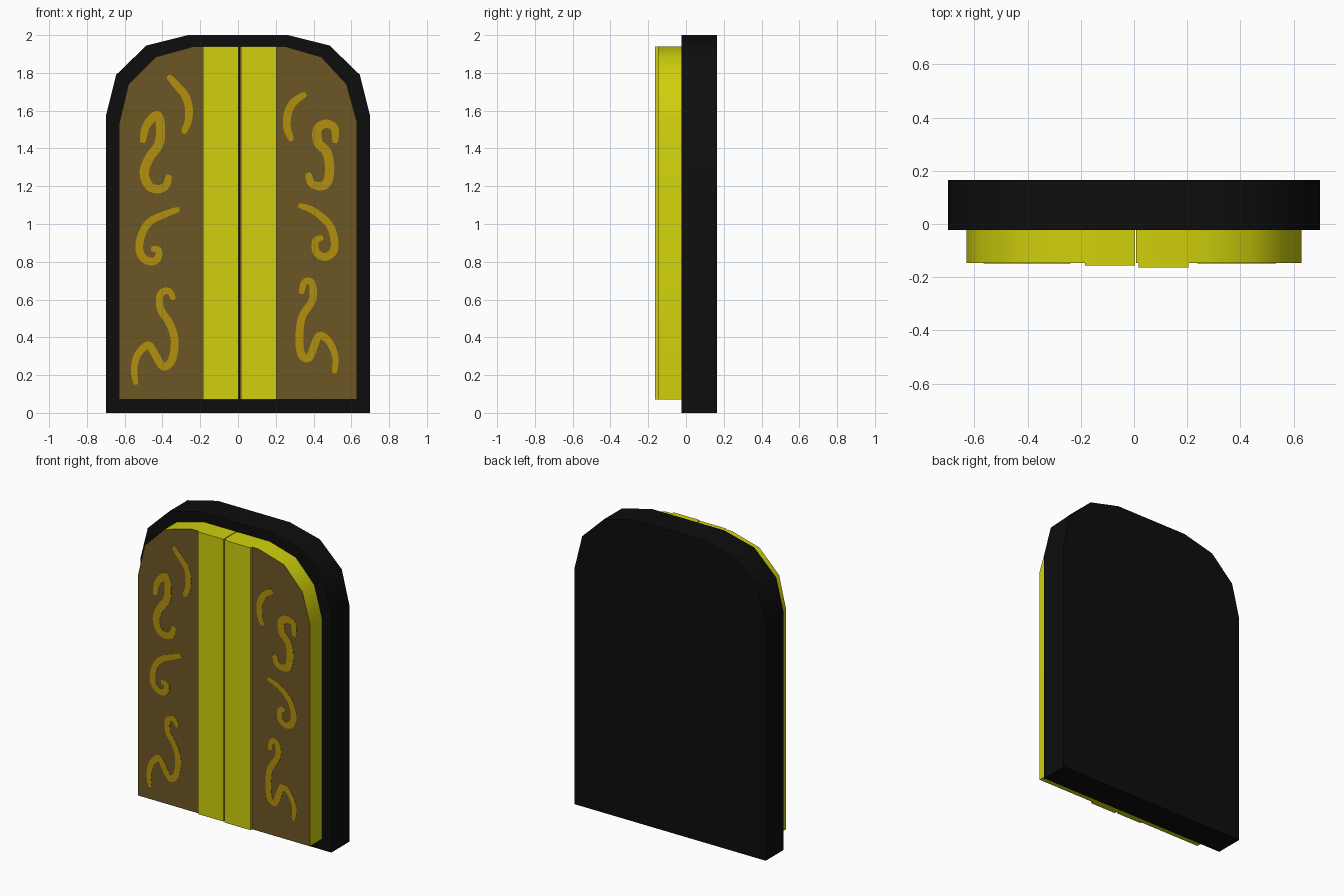
import bpy, bmesh, math
from mathutils import Vector

if "Cube" in bpy.data.objects:
    bpy.data.objects.remove(bpy.data.objects["Cube"])


def material(name, rgb):
    m = bpy.data.materials.new(name)
    m.diffuse_color = (*rgb, 1)
    m.use_nodes = True
    m.node_tree.nodes["Principled BSDF"].inputs["Base Color"].default_value = m.diffuse_color
    return m


BLACK = material("black", (0.004, 0.004, 0.004))
YELLOW = material("yellow", (0.63, 0.63, 0.004))
BROWN = material("brown", (0.15, 0.093, 0.018))
GOLD = material("dark gold", (0.45, 0.28, 0.004))


def finish(name, bm, mats, smooth=True):
    bmesh.ops.recalc_face_normals(bm, faces=bm.faces)
    if len(mats) > 1:                      # front faces take the second colour
        for f in bm.faces:
            f.material_index = 1 if f.normal.y < -0.9 else 0
    me = bpy.data.meshes.new(name)
    bm.to_mesh(me)
    bm.free()
    for m in mats:
        me.materials.append(m)
    if smooth:
        me.shade_smooth()
        me.set_sharp_from_angle(angle=math.radians(40))
    ob = bpy.data.objects.new(name, me)
    bpy.context.collection.objects.link(ob)
    return ob


def slab(name, profile, y0, y1, mats):
    """Extrude an (x, z) outline from y0 to y1."""
    bm = bmesh.new()
    face = bm.faces.new([bm.verts.new((x, y0, z)) for x, z in profile])
    ext = bmesh.ops.extrude_face_region(bm, geom=[face])
    verts = [v for v in ext["geom"] if isinstance(v, bmesh.types.BMVert)]
    bmesh.ops.translate(bm, verts=verts, vec=(0, y1 - y0, 0))
    return finish(name, bm, mats)


# Black arched backing
half = [(0.70, 0), (0.70, 1.57), (0.645, 1.79), (0.485, 1.945), (0.265, 2.0)]
slab("backing_frame", half + [(-x, z) for x, z in reversed(half)],
     -0.023, 0.165, [BLACK])

# Two door leaves with a narrow gap, and their raised centre strips
left = [(0.003, 0.07), (-0.63, 0.07), (-0.63, 1.53), (-0.58, 1.74),
        (-0.435, 1.885), (-0.235, 1.94), (0.003, 1.94)]
right = [(0.008, 0.07), (0.63, 0.07), (0.63, 1.54), (0.575, 1.74),
         (0.44, 1.885), (0.25, 1.94), (0.008, 1.94)]
slab("left_door", left, -0.015, -0.147, [YELLOW, BROWN])
slab("right_door", right, -0.015, -0.147, [YELLOW, BROWN])


def strip(name, x0, x1, front):
    slab(name, [(x0, 0.07), (x1, 0.07), (x1, 1.94), (x0, 1.94)],
         -0.14, front, [YELLOW])


strip("left_strip", -0.185, 0.003, -0.157)
strip("right_strip", 0.016, 0.205, -0.164)


def spline(pts, n=4):
    """Catmull-Rom samples through the points."""
    p = [Vector(q) for q in pts]
    p = [2 * p[0] - p[1]] + p + [2 * p[-1] - p[-2]]
    out = []
    for a, b, c, d in zip(p, p[1:], p[2:], p[3:]):
        for i in range(n):
            t = i / n
            out.append(0.5 * (2 * b + (c - a) * t + (2 * a - 5 * b + 4 * c - d) * t * t
                              + (3 * b - a - 3 * c + d) * t ** 3))
    return out + [p[-2]]


def swirl(name, pts, width=0.042):
    """Thin painted ribbon, tapering a little at both ends."""
    path = spline(pts)
    last = len(path) - 1
    bm = bmesh.new()
    rings = []
    for i, p in enumerate(path):
        tan = (path[min(i + 1, last)] - path[max(i - 1, 0)]).normalized()
        side = Vector((-tan.y, tan.x))
        w = width / 2 * (0.6 + 0.4 * math.sin(math.pi * i / last) ** 0.5 if 0 < i < last else 0.5)
        a, b = p + side * w, p - side * w
        rings.append([bm.verts.new((q.x, y, q.y)) for q, y in
                      ((a, -0.1485), (b, -0.1485), (b, -0.144), (a, -0.144))])
    for r, s in zip(rings, rings[1:]):
        for k in range(4):
            bm.faces.new((r[k], r[(k + 1) % 4], s[(k + 1) % 4], s[k]))
    bm.faces.new(rings[0])
    bm.faces.new(rings[-1][::-1])
    finish(name, bm, [GOLD], smooth=False)


# Gold swirls on the left leaf, top to bottom
swirl("left_swirl_top", [(-.37, 1.785), (-.33, 1.74), (-.28, 1.68), (-.26, 1.61),
                         (-.265, 1.54), (-.29, 1.48)])
swirl("left_swirl_upper", [(-.505, 1.43), (-.49, 1.51), (-.45, 1.565), (-.42, 1.57),
                           (-.41, 1.50), (-.42, 1.42), (-.47, 1.35), (-.497, 1.27),
                           (-.47, 1.20), (-.42, 1.185), (-.38, 1.205), (-.365, 1.26)], 0.05)
swirl("left_swirl_middle", [(-.31, 1.08), (-.39, 1.05), (-.47, 1.01), (-.515, .93),
                            (-.52, .85), (-.48, .805), (-.43, .81), (-.42, .86), (-.46, .87)])
swirl("left_swirl_low", [(-.34, .60), (-.365, .645), (-.41, .63), (-.41, .55),
                         (-.36, .47), (-.335, .38), (-.35, .28), (-.395, .245),
                         (-.44, .31), (-.475, .36), (-.53, .31), (-.55, .23), (-.54, .15)])

# Gold swirls on the right leaf, top to bottom
swirl("right_swirl_top", [(.36, 1.69), (.30, 1.65), (.265, 1.59), (.26, 1.51), (.285, 1.44)])
swirl("right_swirl_upper", [(.515, 1.43), (.51, 1.51), (.46, 1.53), (.42, 1.50),
                            (.425, 1.43), (.47, 1.38), (.485, 1.30), (.475, 1.225),
                            (.44, 1.20), (.39, 1.215), (.37, 1.27)], 0.05)
swirl("right_swirl_middle", [(.32, 1.10), (.40, 1.07), (.48, 1.00), (.51, .92),
                             (.505, .855), (.46, .825), (.415, .85), (.41, .91), (.45, .93)])
swirl("right_swirl_low", [(.335, .63), (.35, .69), (.39, .69), (.395, .60), (.34, .51),
                          (.325, .40), (.335, .31), (.375, .29), (.405, .36), (.43, .41),
                          (.48, .38), (.515, .30), (.51, .21)])
